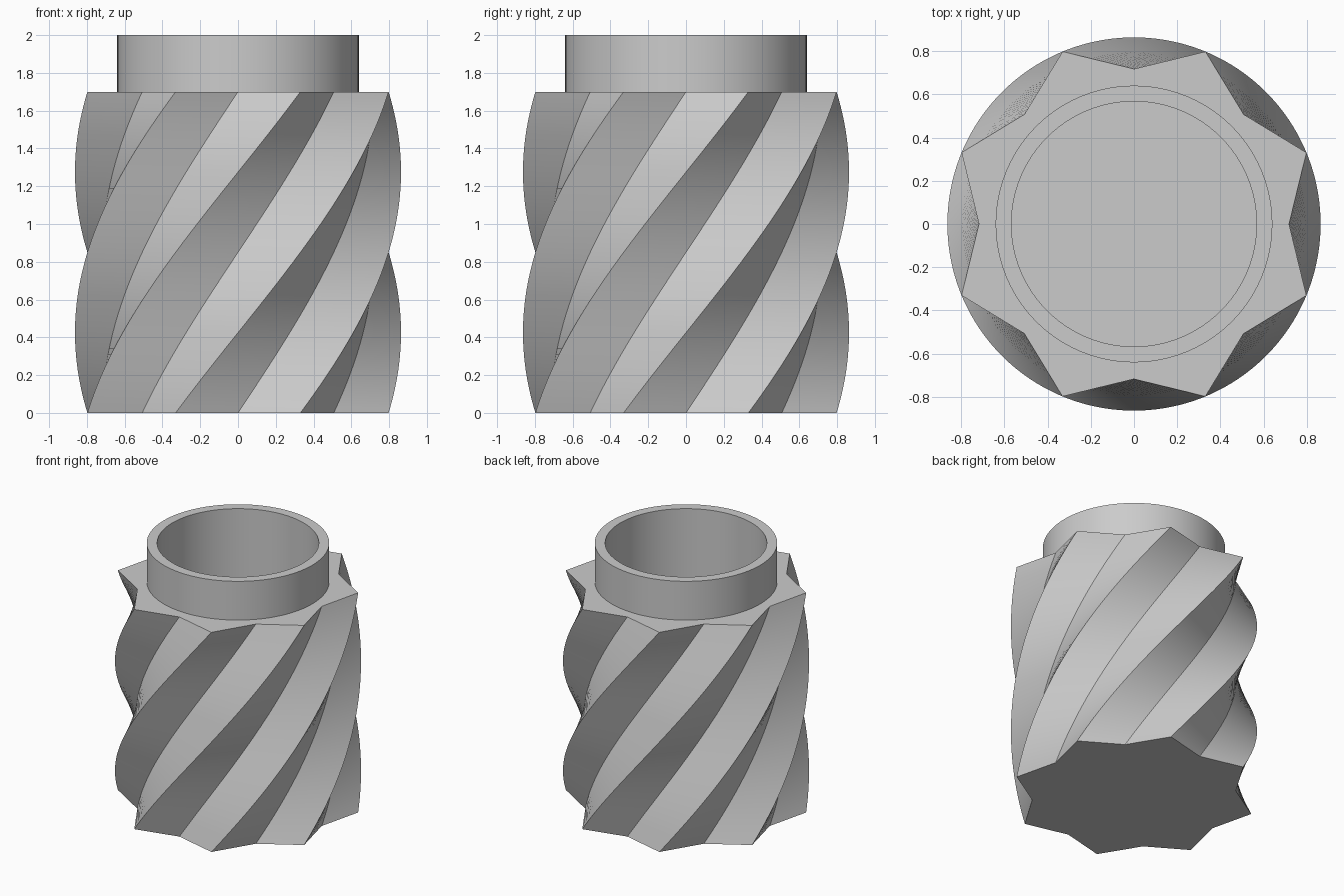
import bpy, bmesh
from math import pi, cos, sin, radians

cube = bpy.data.objects.get("Cube")
if cube:
    bpy.data.objects.remove(cube, do_unlink=True)

POINTS, CREST, VALLEY = 8, 0.863, 0.717
BODY_H, TOTAL_H, TWIST, LEVELS = 1.70, 2.0, pi / 2, 60
NECK_R, BORE_R, FLOOR_Z, SIDES = 0.64, 0.567, 0.08, 96

grey = bpy.data.materials.new("grey")
grey.use_nodes = True
colour = (0.6, 0.6, 0.6, 1)
grey.diffuse_color = colour
grey.node_tree.nodes["Principled BSDF"].inputs["Base Color"].default_value = colour


def make_object(name, bm):
    bmesh.ops.recalc_face_normals(bm, faces=bm.faces)
    mesh = bpy.data.meshes.new(name)
    bm.to_mesh(mesh)
    bm.free()
    mesh.materials.append(grey)
    obj = bpy.data.objects.new(name, mesh)
    bpy.context.collection.objects.link(obj)
    bpy.ops.object.select_all(action='DESELECT')
    obj.select_set(True)
    bpy.context.view_layer.objects.active = obj
    bpy.ops.object.shade_smooth_by_angle(angle=radians(30))
    return obj


def ring(bm, radii, z, turn=0.0):
    """Closed loop of vertices, one per radius, evenly spaced around z."""
    n = len(radii)
    return [bm.verts.new((r * cos(turn + 2 * pi * i / n), r * sin(turn + 2 * pi * i / n), z))
            for i, r in enumerate(radii)]


def loop_edges(bm, loop):
    edges = []
    for a, b in zip(loop, loop[1:] + loop[:1]):
        edges.append(bm.edges.get((a, b)) or bm.edges.new((a, b)))
    return edges


def skin(bm, rings):
    for low, high in zip(rings, rings[1:]):
        n = len(low)
        for i in range(n):
            j = (i + 1) % n
            bm.faces.new((low[i], low[j], high[j], high[i]))


# Twisted eight-pointed star body with a flat shoulder, neck and open bore
bm = bmesh.new()
star = [VALLEY, CREST] * POINTS
stack = [ring(bm, star, BODY_H * k / LEVELS, TWIST * k / LEVELS) for k in range(LEVELS + 1)]
skin(bm, stack)
bm.faces.new(stack[0])

# Neck outside, rim, bore wall and floor
profile = [(NECK_R, BODY_H), (NECK_R, TOTAL_H), (BORE_R, TOTAL_H), (BORE_R, FLOOR_Z)]
lathe = [ring(bm, [r] * SIDES, z) for r, z in profile]
skin(bm, lathe)
bm.faces.new(lathe[-1])

# Shoulder between the star outline and the neck
bmesh.ops.triangle_fill(bm, use_beauty=True, use_dissolve=False, normal=(0, 0, 1),
                        edges=loop_edges(bm, stack[-1]) + loop_edges(bm, lathe[0]))
make_object("twisted_vessel", bm)
